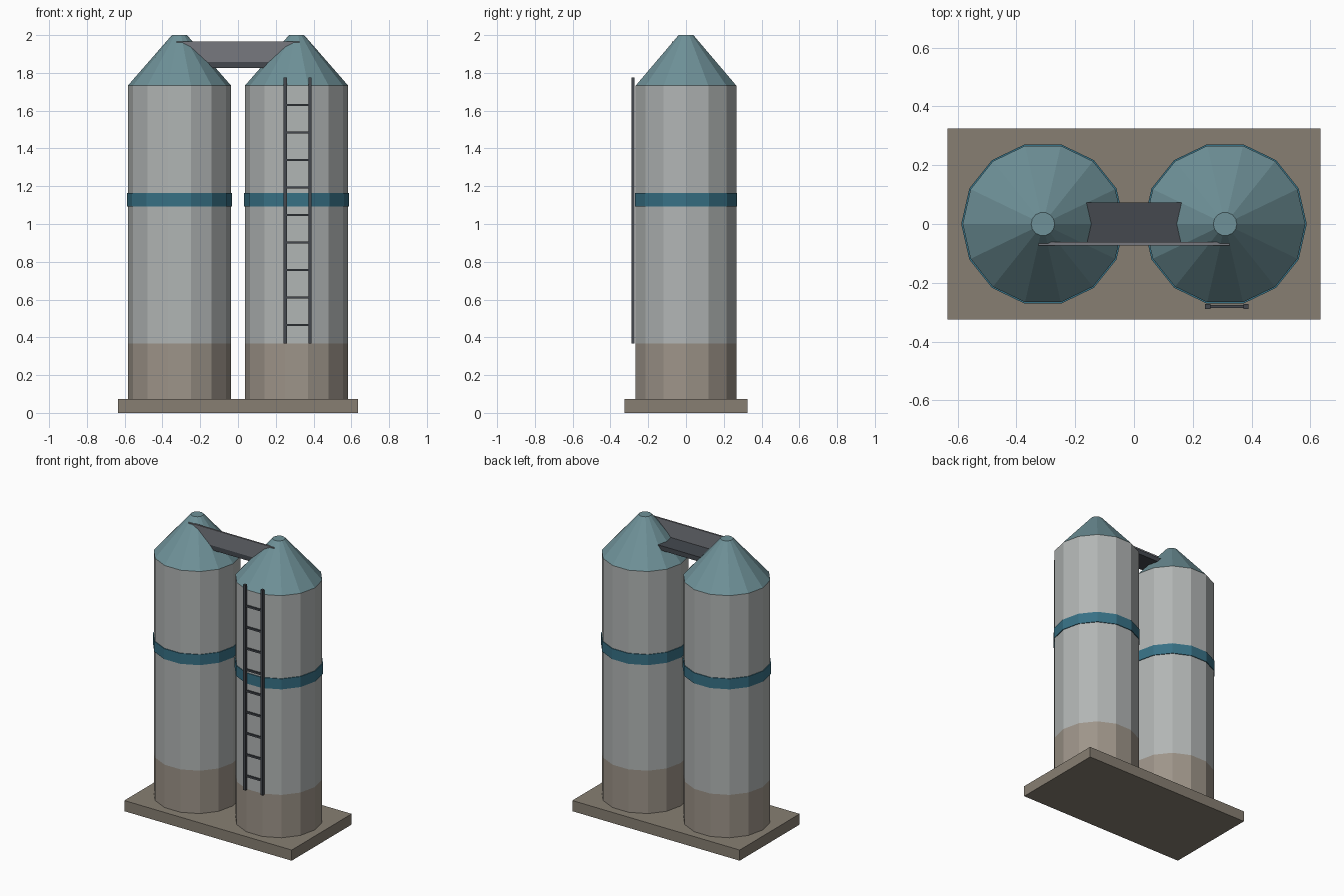
import bpy, bmesh
from math import cos, sin, pi

if "Cube" in bpy.data.objects:
    bpy.data.objects.remove(bpy.data.objects["Cube"])

SIDES = 14
SILO_X, R = 0.31, 0.273


def material(name, r, g, b):
    m = bpy.data.materials.new(name)
    lin = [(c / 255) ** 2.2 for c in (r, g, b)]
    m.diffuse_color = (*lin, 1)
    m.use_nodes = True
    m.node_tree.nodes["Principled BSDF"].inputs["Base Color"].default_value = m.diffuse_color
    return m


CONCRETE = material("concrete", 134, 126, 114)
FOOTING = material("footing", 156, 147, 136)
STEEL = material("steel", 176, 180, 179)
ROOF = material("roof", 110, 144, 151)
TEAL = material("teal", 58, 112, 132)
WALK = material("walkway", 118, 120, 126)
DARK = material("dark_metal", 70, 74, 80)


def finish(name, bm, mat):
    bmesh.ops.recalc_face_normals(bm, faces=bm.faces)
    mesh = bpy.data.meshes.new(name)
    bm.to_mesh(mesh)
    bm.free()
    mesh.materials.append(mat)
    obj = bpy.data.objects.new(name, mesh)
    bpy.context.collection.objects.link(obj)
    return obj


def box(name, x, y, z, mat):
    """Box from (min, max) ranges on each axis."""
    bm = bmesh.new()
    bmesh.ops.create_cube(bm, size=1)
    for v in bm.verts:
        v.co = [lo + (c + 0.5) * (hi - lo) for c, (lo, hi) in zip(v.co, (x, y, z))]
    return finish(name, bm, mat)


def drum(name, cx, r0, r1, z0, z1, mat):
    """Faceted frustum with a corner on the x axis."""
    bm = bmesh.new()
    rings = [[bm.verts.new((cx + r * cos(2 * pi * i / SIDES), r * sin(2 * pi * i / SIDES), z))
              for i in range(SIDES)] for r, z in ((r0, z0), (r1, z1))]
    for i in range(SIDES):
        j = (i + 1) % SIDES
        bm.faces.new((rings[0][i], rings[0][j], rings[1][j], rings[1][i]))
    bm.faces.new(rings[0])
    bm.faces.new(rings[1])
    return finish(name, bm, mat)


# Base slab
box("base_slab", (-0.635, 0.635), (-0.325, 0.325), (0, 0.073), CONCRETE)

# Two silos
for side, cx in (("left", -SILO_X), ("right", SILO_X)):
    drum(f"{side}_silo_footing", cx, R, R, 0.073, 0.367, FOOTING)
    drum(f"{side}_silo_body", cx, R, R, 0.367, 1.733, STEEL)
    drum(f"{side}_silo_band", cx, 0.278, 0.278, 1.093, 1.165, TEAL)
    drum(f"{side}_silo_roof", cx, R, 0.04, 1.733, 2.0, ROOF)

# Walkway between the roofs, with a front side panel
box("walkway_deck", (-0.31, 0.31), (-0.073, 0.073), (1.825, 1.857), DARK)
box("walkway_panel", (-0.325, 0.325), (-0.073, -0.061), (1.857, 1.967), WALK)

# Ladder on the right silo
for name, x in (("left", 0.251), ("right", 0.381)):
    box(f"ladder_{name}_rail", (x - 0.009, x + 0.009), (-0.289, -0.272), (0.367, 1.775), DARK)
for i in range(9):
    z = 0.465 + i * 0.1456
    box(f"ladder_rung_{i + 1}", (0.251, 0.381), (-0.286, -0.275), (z - 0.006, z + 0.006), DARK)
